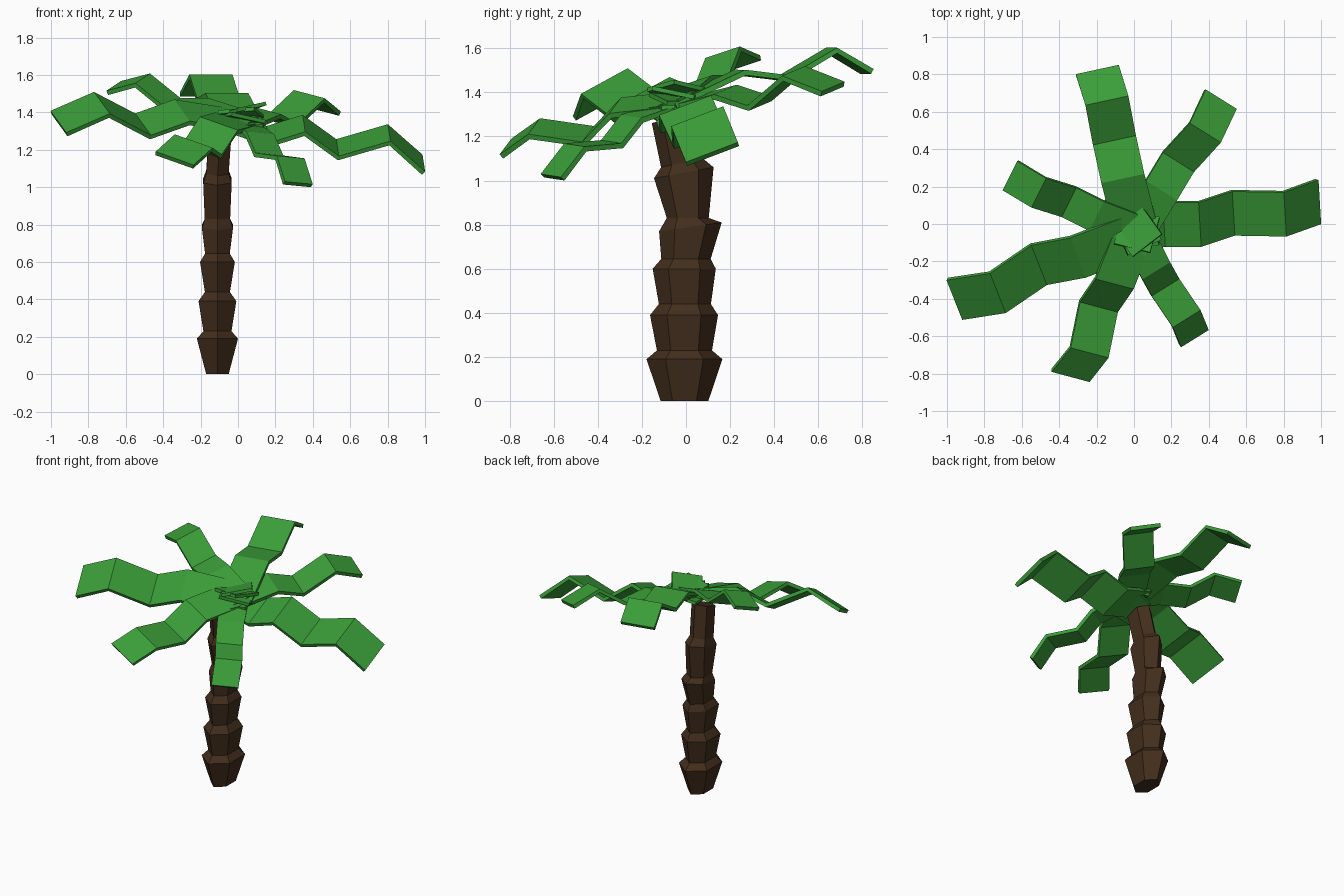
import bpy, bmesh, math
from mathutils import Vector


def material(name, color):
    m = bpy.data.materials.new(name)
    m.diffuse_color = color
    return m


BARK = material("bark", (0.055, 0.027, 0.012, 1))
GREEN = material("leaf_green", (0.043, 0.34, 0.04, 1))


def finish(bm, name, mat):
    bmesh.ops.recalc_face_normals(bm, faces=bm.faces)
    me = bpy.data.meshes.new(name)
    bm.to_mesh(me)
    bm.free()
    me.materials.append(mat)
    ob = bpy.data.objects.new(name, me)
    bpy.context.collection.objects.link(ob)
    return ob


# Trunk: flattened six-sided rings (z, centre y, half width y, half width x, rise along y)
rings = [
    (0.00, -0.007, 0.108, 0.060, 0.0), (0.19, -0.007, 0.172, 0.110, 0.0),
    (0.23, -0.007, 0.125, 0.075, 0.0), (0.39, -0.009, 0.154, 0.101, 0.0),
    (0.44, -0.005, 0.118, 0.067, 0.0), (0.60, -0.008, 0.143, 0.093, 0.0),
    (0.645, 0.000, 0.112, 0.066, 0.0), (0.79, 0.020, 0.142, 0.083, 0.02),
    (0.83, 0.008, 0.095, 0.068, 0.0), (1.035, -0.010, 0.135, 0.076, 0.025),
    (1.08, -0.018, 0.095, 0.060, 0.02), (1.29, -0.060, 0.095, 0.060, 0.03),
]
bm = bmesh.new()
loops = []
for z, cy, ry, rx, rise in rings:
    loop = []
    cx = -0.11 + max(0, z - 1.08) * 0.07
    for i in range(6):
        a = math.pi / 2 + i * math.pi / 3
        s = math.sin(a)
        loop.append(bm.verts.new((cx + rx * math.cos(a) / 0.866, cy + ry * s, z + rise * s)))
    loops.append(loop)
for a, b in zip(loops, loops[1:]):
    for i in range(6):
        j = (i + 1) % 6
        bm.faces.new((a[i], a[j], b[j], b[i]))
bm.faces.new(loops[0])
bm.faces.new(loops[-1])
finish(bm, "trunk", BARK)

# Leaves: half-width vector, then centre line points from the crown outwards
leaves = {
    "leaf_right": ((0.007, -0.118, -0.045),
                   [(-.06, -.03, 1.35), (.16, 0, 1.27), (.35, 0, 1.33), (.53, .06, 1.20),
                    (.805, .055, 1.28), (.985, .12, 1.12)]),
    "leaf_back_right": ((0.083, -0.052, -0.022),
                        [(-.02, -.09, 1.33), (.145, .18, 1.40), (.237, .333, 1.35),
                         (.38, .49, 1.485), (.462, .665, 1.415)]),
    "leaf_back": ((0.115, 0.025, 0.0),
                  [(.02, -.07, 1.34), (-.06, .245, 1.49), (-.105, .45, 1.465),
                   (-.145, .66, 1.59), (-.195, .82, 1.495)]),
    "leaf_back_left": ((0.039, 0.078, 0.026),
                       [(.08, -.06, 1.35), (-.2, .045, 1.44), (-.35, .12, 1.44),
                        (-.51, .17, 1.57), (-.66, .26, 1.53)]),
    "leaf_left": ((0.042, -0.106, -0.058),
                  [(.08, -.03, 1.34), (-.30, -.175, 1.40), (-.51, -.215, 1.325),
                   (-.73, -.365, 1.44), (-.957, -.40, 1.34)]),
    "leaf_front_left": ((0.101, -0.027, -0.036),
                        [(.04, .05, 1.37), (-.105, -.315, 1.33), (-.19, -.44, 1.20),
                         (-.24, -.685, 1.235), (-.34, -.81, 1.145)]),
    "leaf_front_right": ((0.074, 0.046, -0.007),
                         [(-.03, .04, 1.38), (.115, -.245, 1.28), (.165, -.335, 1.165),
                          (.278, -.502, 1.15), (.32, -.605, 1.015)]),
}
for name, (side, path) in leaves.items():
    bm = bmesh.new()
    side = Vector(side)
    pairs = [(bm.verts.new(Vector(p) - side), bm.verts.new(Vector(p) + side)) for p in path]
    for a, b in zip(pairs, pairs[1:]):
        bm.faces.new((a[0], a[1], b[1], b[0]))
    ob = finish(bm, name, GREEN)
    mod = ob.modifiers.new("thickness", "SOLIDIFY")
    mod.thickness = 0.025
    mod.offset = 0

# Crown: crossed square blades where the leaf roots overlap
for k in range(5):
    bm = bmesh.new()
    bmesh.ops.create_cube(bm, size=1)
    ob = finish(bm, f"crown_blade_{k + 1}", GREEN)
    ob.scale = (0.2, 0.2, 0.02)
    ob.location = (0.015, -0.035, 1.33 + 0.02 * k)
    ob.rotation_euler = (0.2, 0.09 * (k - 2), 0.9 * k + 0.2)
